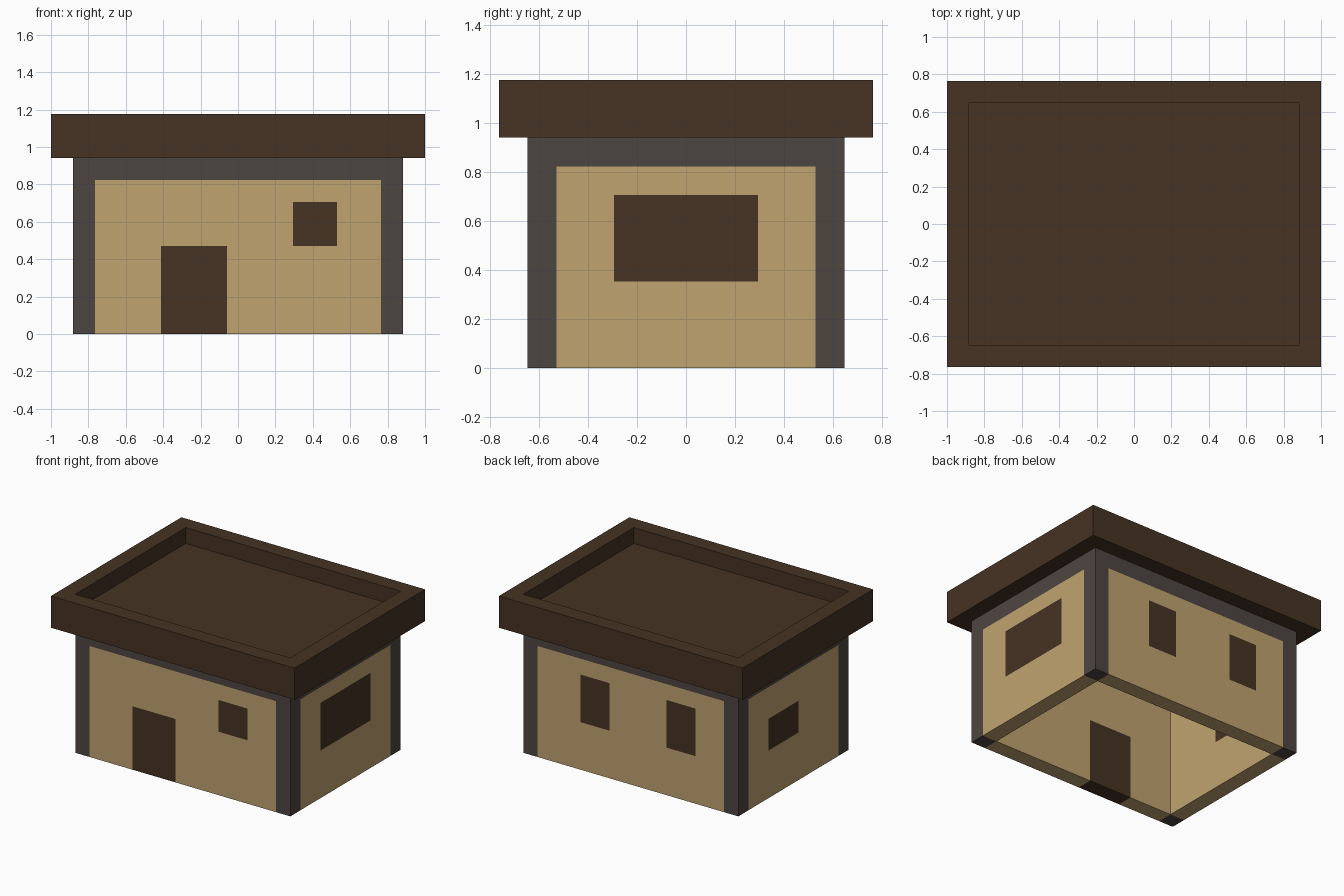
import bpy
import bmesh
from mathutils import Vector

cube = bpy.data.objects.get("Cube")
if cube:
    bpy.data.objects.remove(cube, do_unlink=True)

U = 2 / 17   # one building block; all sizes below are in blocks


def material(name, rgb):
    m = bpy.data.materials.new(name)
    m.use_nodes = True
    m.diffuse_color = (*rgb, 1)
    bsdf = next(n for n in m.node_tree.nodes if n.type == 'BSDF_PRINCIPLED')
    bsdf.inputs["Base Color"].default_value = (*rgb, 1)
    bsdf.inputs["Roughness"].default_value = 0.9
    return m


PLASTER = material("tan plaster", (0.527, 0.366, 0.162))
STONE = material("grey stone", (0.076, 0.061, 0.054))
WOOD = material("dark wood", (0.061, 0.033, 0.017))


def finish(name, bm, mats):
    bmesh.ops.recalc_face_normals(bm, faces=bm.faces)
    bmesh.ops.scale(bm, vec=(U, U, U), verts=bm.verts)
    me = bpy.data.meshes.new(name)
    bm.to_mesh(me)
    bm.free()
    for m in mats:
        me.materials.append(m)
    ob = bpy.data.objects.new(name, me)
    bpy.context.collection.objects.link(ob)
    return ob


def rectangle(bm, hx, hy, z):
    corners = ((-hx, -hy), (hx, -hy), (hx, hy), (-hx, hy))
    return [bm.verts.new((x, y, z)) for x, y in corners]


# Hollow walls: a rectangular ring, one block thick, open at the top
OUT_X, OUT_Y, IN_X, IN_Y, WALL_H, BEAM_Z = 7.5, 5.5, 6.5, 4.5, 8, 7
bm = bmesh.new()
rings = [[rectangle(bm, hx, hy, z) for z in (0, WALL_H)]
         for hx, hy in ((OUT_X, OUT_Y), (IN_X, IN_Y))]
for i in range(4):
    j = (i + 1) % 4
    for low, high in rings:
        bm.faces.new((low[i], low[j], high[j], high[i]))
    outer, inner = rings[0][0], rings[1][0]
    bm.faces.new((outer[i], outer[j], inner[j], inner[i]))

# Door and windows: (x range, y range, z range)
FRONT, BACK = (-OUT_Y, -IN_Y), (IN_Y, OUT_Y)
LEFT_END, RIGHT_END = (-OUT_X, -IN_X), (IN_X, OUT_X)
OPENINGS = [
    ((-3.5, -0.5), FRONT, (0, 4)),       # door
    ((2.5, 4.5), FRONT, (4, 6)),         # front window
    (RIGHT_END, (-2.5, 2.5), (3, 6)),    # wide end window
    (LEFT_END, (-0.5, 2.5), (3, 5)),     # small end window
    ((1.5, 3.5), BACK, (3, 6)),          # back windows
    ((-4.5, -2.5), BACK, (3, 6)),
]

# Cut the walls along every opening edge, corner post and top beam
cuts = [{-IN_X, IN_X}, {-IN_Y, IN_Y}, {BEAM_Z}]
for box in OPENINGS:
    for axis in range(3):
        cuts[axis].update(box[axis])
for axis in range(3):
    normal = Vector((0, 0, 0))
    normal[axis] = 1
    for d in sorted(cuts[axis]):
        bmesh.ops.bisect_plane(bm, geom=bm.verts[:] + bm.edges[:] + bm.faces[:],
                               dist=1e-4, plane_co=normal * d, plane_no=normal)

# Colour by position: openings, then posts and beam, then plaster
E = 0.01
for f in bm.faces:
    c = f.calc_center_median()
    if any(all(b[k][0] - E < c[k] < b[k][1] + E for k in range(3)) for b in OPENINGS):
        f.material_index = 2
    elif c.z > BEAM_Z or (abs(c.x) > IN_X + E and abs(c.y) > IN_Y + E):
        f.material_index = 1
finish("walls", bm, [PLASTER, STONE, WOOD])

# Flat overhanging roof with a sunken top inside a raised rim
bm = bmesh.new()
bmesh.ops.create_cube(bm, size=1)
bmesh.ops.scale(bm, vec=(17, 13, 2), verts=bm.verts)
bmesh.ops.translate(bm, vec=(0, 0, WALL_H + 1), verts=bm.verts)
top = max(bm.faces, key=lambda f: f.calc_center_median().z)
bmesh.ops.inset_region(bm, faces=[top], thickness=1, use_even_offset=True)
sunk = bmesh.ops.extrude_discrete_faces(bm, faces=[top])["faces"][0]
bmesh.ops.translate(bm, vec=(0, 0, -1), verts=sunk.verts)
finish("roof", bm, [WOOD])
